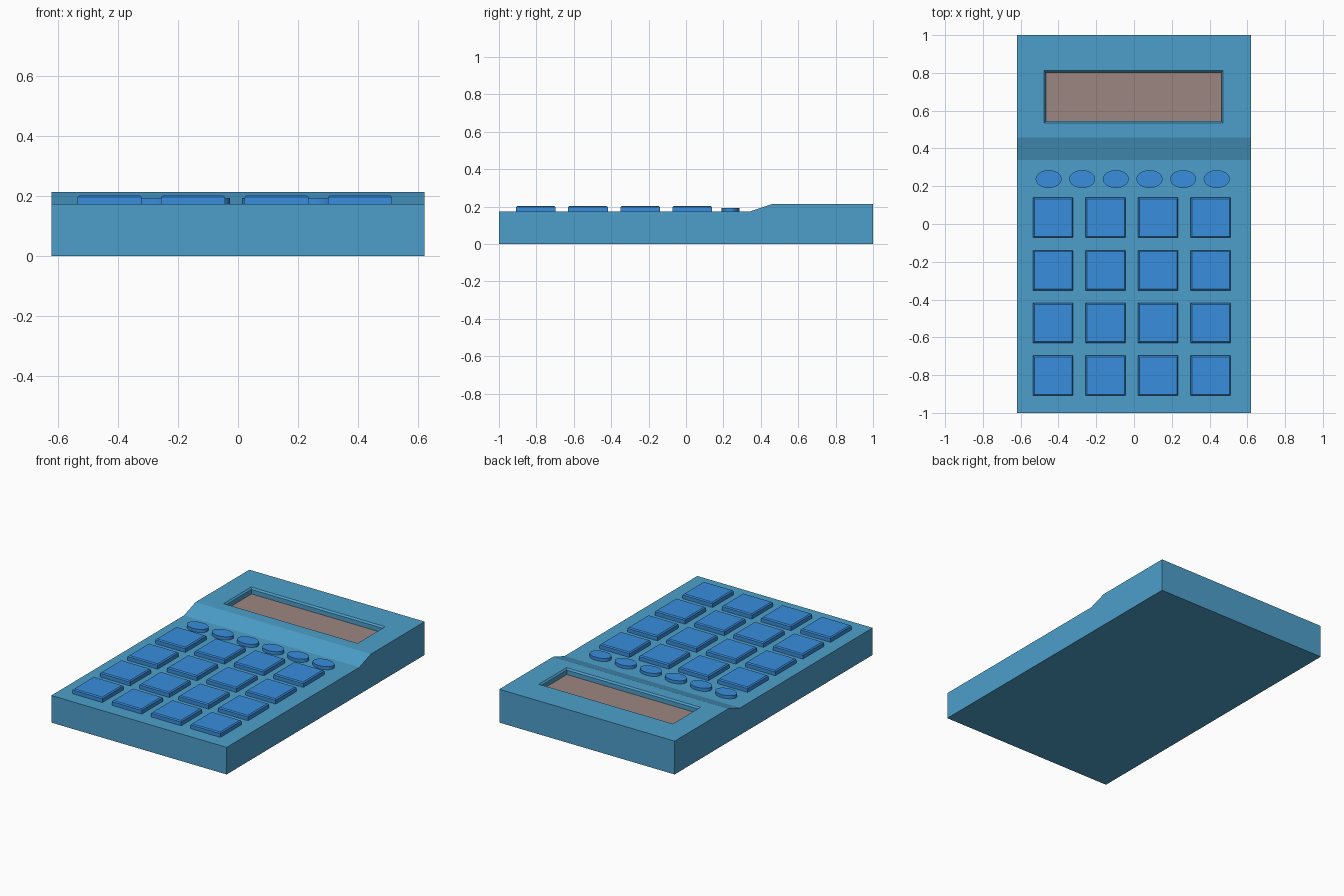
import bpy, bmesh, math

if "Cube" in bpy.data.objects:
    bpy.data.objects.remove(bpy.data.objects["Cube"])


def material(name, color):
    m = bpy.data.materials.new(name)
    m.diffuse_color = (*color, 1)
    m.use_nodes = True
    m.node_tree.nodes["Principled BSDF"].inputs["Base Color"].default_value = m.diffuse_color
    return m


BODY = material("body_blue", (0.074, 0.347, 0.597))
KEY = material("key_blue", (0.04, 0.27, 0.716))
SCREEN = material("screen_taupe", (0.33, 0.24, 0.215))


def new_object(name, bm, mat=None):
    bmesh.ops.recalc_face_normals(bm, faces=bm.faces)
    mesh = bpy.data.meshes.new(name)
    bm.to_mesh(mesh)
    bm.free()
    ob = bpy.data.objects.new(name, mesh)
    bpy.context.collection.objects.link(ob)
    if mat:
        mesh.materials.append(mat)
    return ob


def loft(name, rings, mat=None):
    """Join matching rings of points and cap both ends."""
    bm = bmesh.new()
    loops = [[bm.verts.new(p) for p in ring] for ring in rings]
    for a, b in zip(loops, loops[1:]):
        for i in range(len(a)):
            j = (i + 1) % len(a)
            bm.faces.new((a[i], a[j], b[j], b[i]))
    bm.faces.new(loops[0][::-1])
    bm.faces.new(loops[-1])
    return new_object(name, bm, mat)


def rect(cx, cy, hx, hy, z):
    return [(cx - hx, cy - hy, z), (cx + hx, cy - hy, z),
            (cx + hx, cy + hy, z), (cx - hx, cy + hy, z)]


def oval(cx, cy, rx, ry, z, n=32):
    return [(cx + rx * math.cos(math.tau * i / n),
             cy + ry * math.sin(math.tau * i / n), z) for i in range(n)]


# Body: stepped side profile extruded across the width
profile = [(-1, 0), (1, 0), (1, 0.213), (0.457, 0.213), (0.34, 0.173), (-1, 0.173)]
body = loft("body", [[(x, y, z) for y, z in profile] for x in (-0.62, 0.62)], BODY)

# Display recess: pocket with a narrow sloped rim
SX, SY = -0.002, 0.673
cutter = loft("display_cutter", [
    rect(SX, SY, 0.465, 0.13, 0.173),
    rect(SX, SY, 0.465, 0.13, 0.203),
    rect(SX, SY, 0.474, 0.139, 0.213),
    rect(SX, SY, 0.474, 0.139, 0.25)])
cutter.hide_render = True
cut = body.modifiers.new("display_recess", "BOOLEAN")
cut.operation = "DIFFERENCE"
cut.solver = "EXACT"
cut.object = cutter
bpy.context.view_layer.objects.active = body
bpy.ops.object.modifier_apply(modifier=cut.name)
bpy.data.objects.remove(cutter)

# Screen panel on the recess floor
loft("screen", [rect(SX, SY, 0.464, 0.129, 0.17), rect(SX, SY, 0.464, 0.129, 0.175)], SCREEN)

# Main keypad: 4 x 4 square keys with chamfered tops
for row in range(4):
    for col in range(4):
        cx, cy = -0.428 + 0.278 * col, 0.034 - 0.279 * row
        loft(f"key_{row + 1}_{col + 1}", [
            rect(cx, cy, 0.106, 0.106, 0.165),
            rect(cx, cy, 0.106, 0.106, 0.197),
            rect(cx, cy, 0.099, 0.099, 0.203)], KEY)

# Function row: six flat oval buttons
for i in range(6):
    cx = -0.452 + 0.178 * i
    button = loft(f"oval_button_{i + 1}", [
        oval(cx, 0.238, 0.069, 0.047, 0.165),
        oval(cx, 0.238, 0.069, 0.047, 0.193)], KEY)
    bpy.ops.object.select_all(action="DESELECT")
    button.select_set(True)
    bpy.context.view_layer.objects.active = button
    bpy.ops.object.shade_smooth_by_angle(angle=math.radians(30))
